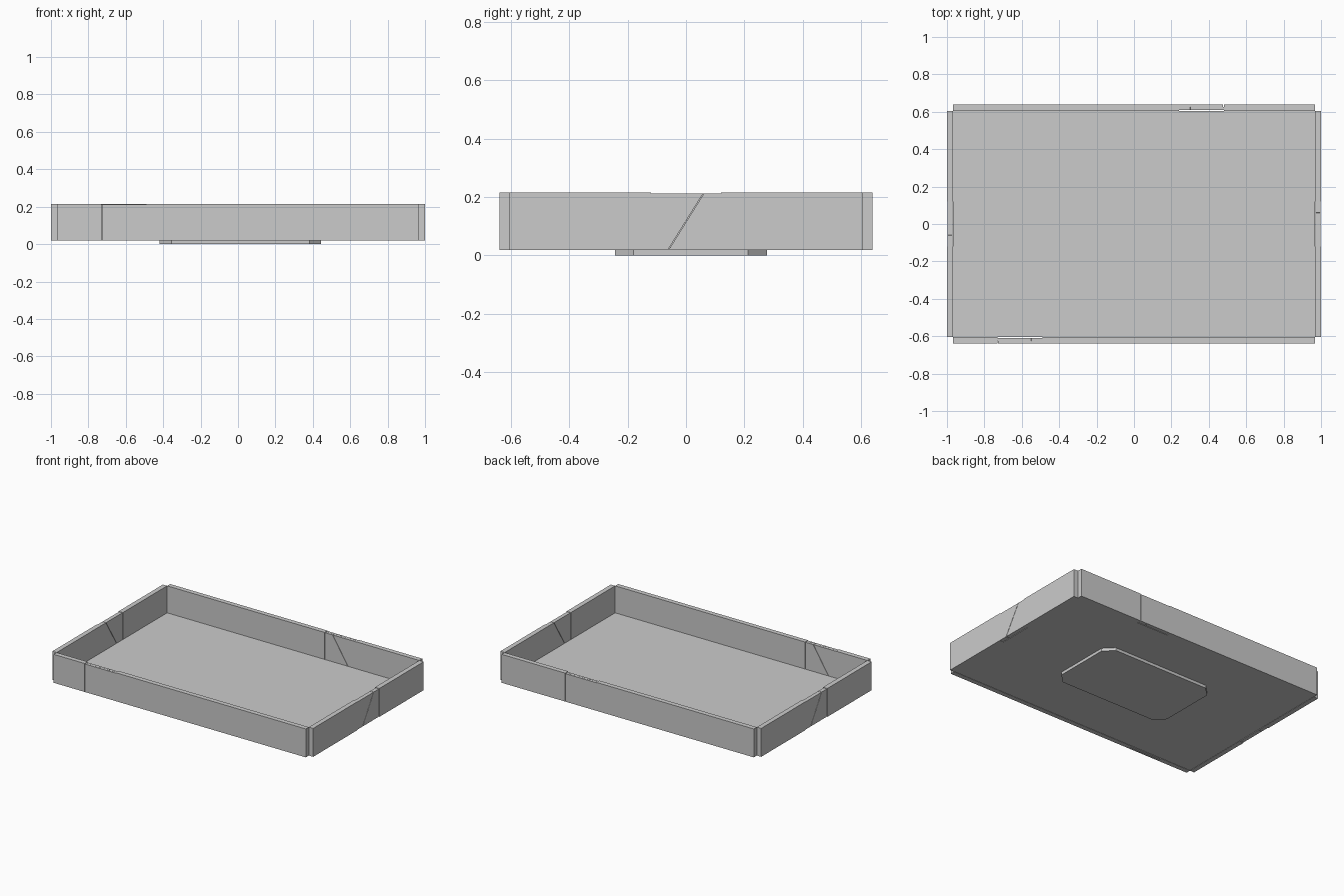
import bpy, bmesh, math
from mathutils import Matrix

if "Cube" in bpy.data.objects:
    bpy.data.objects.remove(bpy.data.objects["Cube"])

Z0, Z1 = 0.018, 0.215      # wall bottom and top
T = 0.033                  # wall thickness


def prism(name, outline, depth, place):
    """Extrude a closed 2D outline along local z, then place it."""
    bm = bmesh.new()
    face = bm.faces.new([bm.verts.new((a, b, 0)) for a, b in outline])
    ext = bmesh.ops.extrude_face_region(bm, geom=[face])
    verts = [v for v in ext["geom"] if isinstance(v, bmesh.types.BMVert)]
    bmesh.ops.translate(bm, verts=verts, vec=(0, 0, depth))
    bm.transform(place)
    bmesh.ops.recalc_face_normals(bm, faces=bm.faces)
    mesh = bpy.data.meshes.new(name)
    bm.to_mesh(mesh)
    bm.free()
    obj = bpy.data.objects.new(name, mesh)
    bpy.context.collection.objects.link(obj)
    return obj


def rect(a0, a1, b0, b1):
    return [(a0, b0), (a1, b0), (a1, b1), (a0, b1)]


def wall(side, half, outer, joint, angle, covered):
    """Two panels with a diagonal scarf joint; local axes: along, up, outward."""
    turn = Matrix.Rotation(angle, 4, 'Z')
    upright = Matrix.Rotation(math.radians(90), 4, 'X')

    def place(inset):
        # outline (along, up) stands in the xz plane and extrudes towards -y
        return turn @ Matrix.Translation((0, -(outer - T + inset), 0)) @ upright

    s, e = joint - 0.12, joint + 0.12
    lo, hi, g = Z0 + 0.002, Z1 - 0.003, 0.0015
    prism(side + "_panel_start", rect(-half, s, Z0, Z1), T, place(0))
    prism(side + "_panel_end", rect(e, half, Z0, Z1), T, place(0))

    # thinner tongues meeting on a diagonal
    depth = T * 0.5 if covered else T - 0.006
    b, t = joint - 0.06, joint + 0.06
    prism(side + "_tongue_start",
          [(s, lo), (b - g, lo), (t - g, hi), (s, hi)], depth, place(0.004))
    prism(side + "_tongue_end",
          [(b + g, lo), (e, lo), (e, hi), (t + g, hi)], depth, place(0.004))
    # outer lap that hides the diagonal on the long walls
    if covered:
        prism(side + "_outer_lap", rect(s + 0.003, e, Z0, hi),
              T * 0.35, place(T * 0.65))


# four walls, turned around the tray
X, Y = 1.0, 0.638
wall("front_wall", X - T, Y, -0.61, 0, True)
wall("right_wall", Y - T, X, 0.0, math.radians(90), False)
wall("back_wall", X - T, Y, -0.36, math.radians(180), True)
wall("left_wall", Y - T, X, 0.0, math.radians(270), False)

# floor sheet
prism("tray_floor", rect(-X + T, X - T, -Y + T, Y - T), 0.008,
      Matrix.Translation((0, 0, 0.02)))

# chamfered foot plate under the floor
x0, x1, y0, y1, c = -0.42, 0.445, -0.243, 0.277, 0.064
foot = [(x0 + c, y0), (x1 - c, y0), (x1, y0 + c), (x1, y1 - c),
        (x1 - c, y1), (x0 + c, y1), (x0, y1 - c), (x0, y0 + c)]
prism("foot_plate", foot, 0.021, Matrix.Identity(4))
